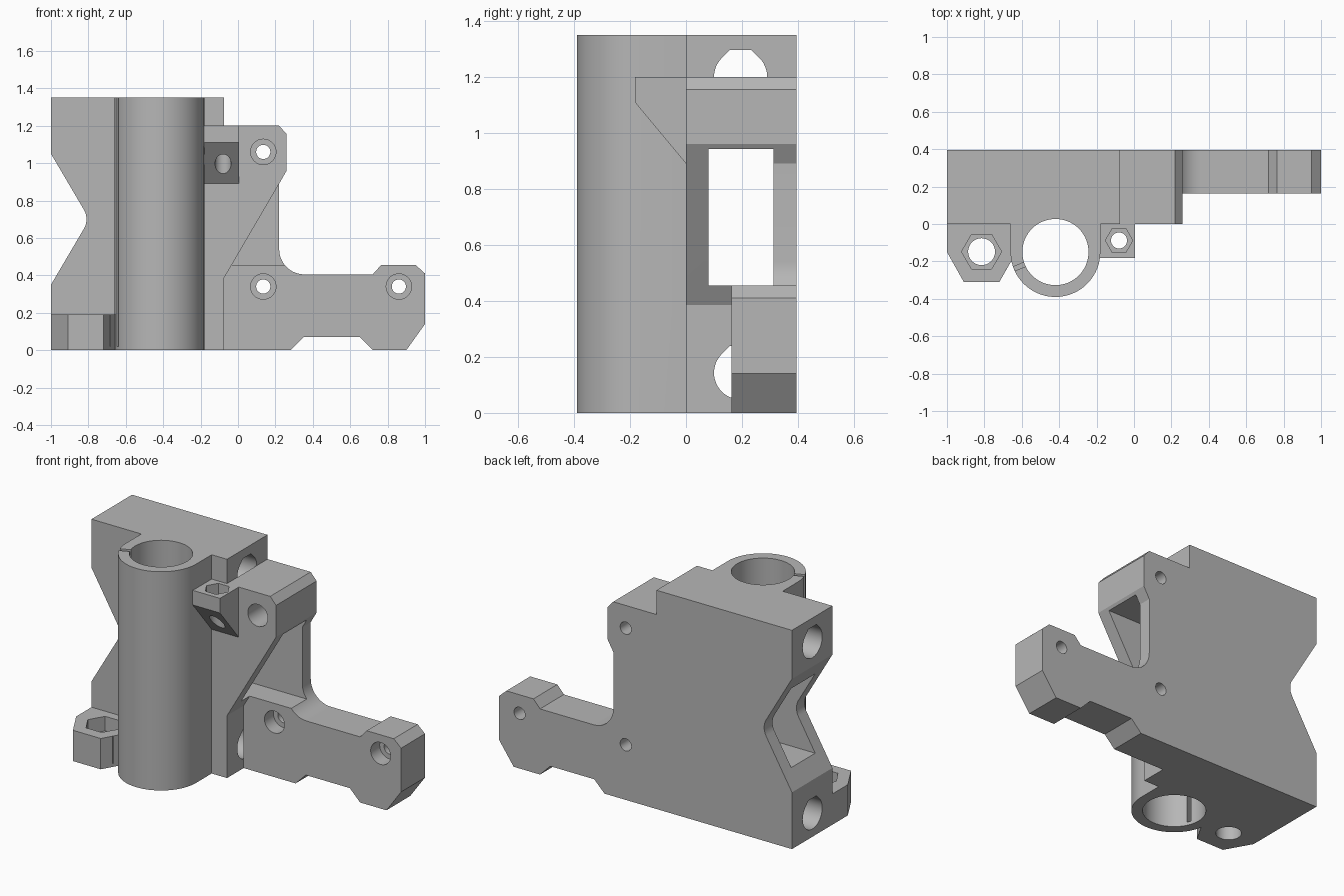
import bpy, bmesh
from math import sin, cos, radians, sqrt

cube = bpy.data.objects.get("Cube")
if cube:
    bpy.data.objects.remove(cube, do_unlink=True)

grey = bpy.data.materials.new("plain_grey")
grey.use_nodes = True
tone = (0.47, 0.47, 0.47, 1)
grey.diffuse_color = tone
grey.node_tree.nodes["Principled BSDF"].inputs["Base Color"].default_value = tone

# How a 2D outline and a depth map into space for each extrusion axis
PLACE = {
    "x": lambda a, b, d: (d, a, b),
    "y": lambda a, b, d: (a, d, b),
    "z": lambda a, b, d: (a, b, d),
}


def prism(name, outline, axis, lo, hi):
    """Extrude a closed outline along an axis from lo to hi."""
    bm = bmesh.new()
    rings = [[bm.verts.new(PLACE[axis](a, b, d)) for a, b in outline] for d in (lo, hi)]
    n = len(outline)
    bm.faces.new(rings[0])
    bm.faces.new(rings[1])
    for i in range(n):
        j = (i + 1) % n
        bm.faces.new((rings[0][i], rings[0][j], rings[1][j], rings[1][i]))
    bmesh.ops.recalc_face_normals(bm, faces=bm.faces)
    mesh = bpy.data.meshes.new(name)
    bm.to_mesh(mesh)
    bm.free()
    mesh.materials.append(grey)
    obj = bpy.data.objects.new(name, mesh)
    bpy.context.collection.objects.link(obj)
    return obj


def arc(cx, cy, r, start, end, steps):
    angles = [radians(start + (end - start) * i / steps) for i in range(steps + 1)]
    return [(cx + r * cos(t), cy + r * sin(t)) for t in angles]


def ring(cx, cy, r, sides=48):
    return arc(cx, cy, r, 0, 360, sides)[:-1]


def box(x0, y0, x1, y1):
    return [(x0, y0), (x1, y0), (x1, y1), (x0, y1)]


def combine(target, other, operation):
    """Apply a boolean to the target and discard the other object."""
    mod = target.modifiers.new(other.name, "BOOLEAN")
    mod.operation = operation
    mod.solver = "EXACT"
    mod.object = other
    bpy.context.view_layer.objects.active = target
    bpy.ops.object.modifier_apply(modifier=mod.name)
    bpy.data.objects.remove(other, do_unlink=True)


# Main plate with motor arm, belt notch on the left and clamp head on the right
plate_outline = (
    [(-1, 0), (0.28, 0), (0.35, 0.07), (0.65, 0.07), (0.72, 0), (0.9, 0),
     (1, 0.14), (1, 0.41), (0.95, 0.455), (0.765, 0.455), (0.72, 0.405)]
    + arc(0.355, 0.54, 0.135, 270, 180, 12)
    + [(0.22, 0.89), (0.26, 0.96), (0.26, 1.155), (0.22, 1.2),
       (-0.075, 1.2), (-0.075, 1.35), (-1, 1.35), (-1, 1.05)]
    + arc(-0.91, 0.7, 0.1, 30, -30, 8)
    + [(-1, 0.35)]
)
bracket = prism("carriage_bracket", plate_outline, "y", 0, 0.395)


def add(*args):
    combine(bracket, prism(*args), "UNION")


def cut(*args):
    combine(bracket, prism(*args), "DIFFERENCE")


# Front relief leaving the arm thin, then the belt slot through the width
cut("arm_relief", [(-0.075, -0.1), (1.1, -0.1), (1.1, 0.89), (0.22, 0.89), (-0.075, 0.385)],
    "y", -0.1, 0.162)
cut("belt_slot", box(0.08, 0.455, 0.313, 0.943), "x", -1.1, 1.1)

# Vertical sleeve blended into the plate
sx, sy = -0.42, -0.15
add("sleeve", arc(sx, sy, 0.24, 180, 360, 40) + [(-0.18, 0.05), (-0.66, 0.05)], "z", 0, 1.35)

# Lower nut block on the left and sloped nut block by the clamp head
add("lower_nut_block",
    [(-1, 0.05), (-1, -0.15), (-0.91, -0.31), (-0.72, -0.31),
     (-0.657, -0.2), (-0.58, -0.2), (-0.58, 0.05)], "z", 0, 0.19)
add("upper_nut_block",
    [(0.05, 0.83), (0.05, 1.2), (-0.183, 1.2), (-0.183, 1.11), (0, 0.89)], "x", -0.2, 0.005)

# Sleeve bore and its narrow clamping slit
cut("bore", ring(sx, sy, 0.177, 64), "z", -0.1, 1.45)
u = (cos(radians(202)), sin(radians(202)))
slit = [(sx + u[0] * r - u[1] * w, sy + u[1] * r + u[0] * w)
        for r, w in ((0.16, -0.012), (0.28, -0.012), (0.28, 0.012), (0.16, 0.012))]
cut("slit", slit, "z", 0.02, 1.45)

# Horizontal rod holes with flat-topped teardrop section
r = 0.095
for z in (0.143, 1.2):
    flat = r * (sqrt(2) - 1)
    tear = arc(0.195, z, r, 135, 405, 36) + [(0.195 + flat, z + r), (0.195 - flat, z + r)]
    cut("rod_hole", tear, "x", -1.1, -0.075)

# Vertical screw holes with hexagonal nut pockets
for x, y, top, hole, hexagon, depth in (
        (-0.815, -0.148, 0.19, 0.072, 0.107, 0.09),
        (-0.08, -0.088, 1.2, 0.043, 0.073, 0.07)):
    cut("screw_hole", ring(x, y, hole, 32), "z", top - 0.4, top + 0.1)
    cut("nut_pocket", ring(x, y, hexagon, 6), "z", top - depth, top + 0.1)

# Counterbored mounting holes
for x, z in ((0.135, 1.06), (0.135, 0.34), (0.86, 0.34)):
    cut("mount_hole", ring(x, z, 0.038, 32), "y", -0.1, 0.5)
    cut("counterbore", ring(x, z, 0.068, 32), "y", -0.1, 0.25)

# Smooth the round walls, keep the edges sharp
bpy.ops.object.select_all(action="DESELECT")
bracket.select_set(True)
bpy.context.view_layer.objects.active = bracket
bpy.ops.object.shade_smooth_by_angle(angle=radians(25))
